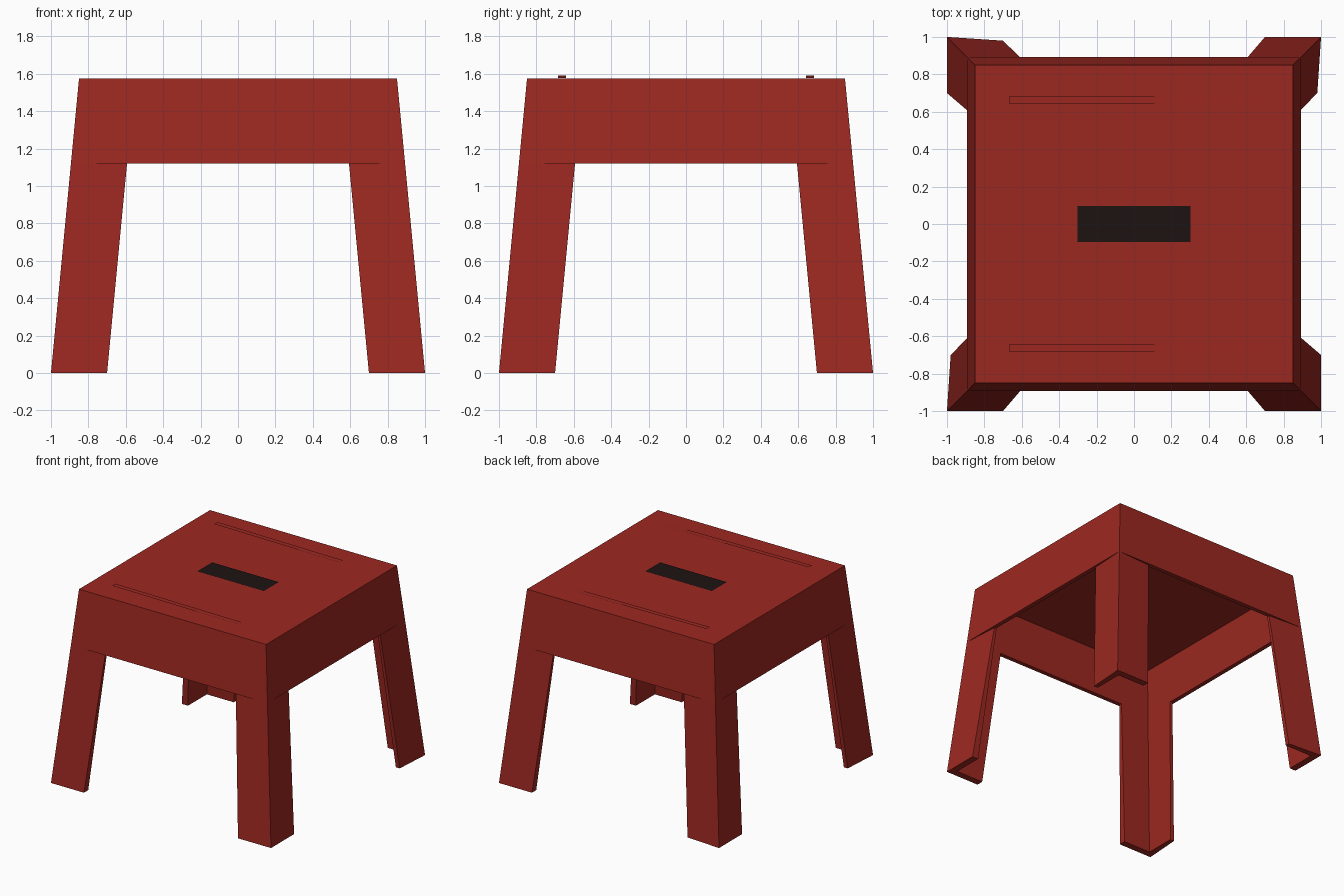
import bpy, bmesh

if "Cube" in bpy.data.objects:
    bpy.data.objects.remove(bpy.data.objects["Cube"])

H, APRON_Z = 1.575, 1.12
WALL = 0.035          # apron wall thickness
FOOT_T, TOP_T = 0.055, 0.04   # leg thickness at the foot and at the apron


def outer(z):
    # half width of the tapered body at height z
    return 1.0 - 0.15 * z / H


def material(name, rgb):
    m = bpy.data.materials.new(name)
    m.diffuse_color = (*rgb, 1)
    m.use_nodes = True
    m.node_tree.nodes["Principled BSDF"].inputs["Base Color"].default_value = m.diffuse_color
    return m


RED = material("red_plastic", (0.335, 0.021, 0.015))
BLACK = material("black_recess", (0.012, 0.007, 0.006))


def loft(name, rings, mat, cap_first=False, cap_last=False):
    bm = bmesh.new()
    vs = [[bm.verts.new(p) for p in r] for r in rings]
    n = len(vs[0])
    for a, b in zip(vs, vs[1:]):
        for i in range(n):
            j = (i + 1) % n
            bm.faces.new((a[i], a[j], b[j], b[i]))
    if cap_first:
        bm.faces.new(vs[0][::-1])
    if cap_last:
        bm.faces.new(vs[-1])
    if len(rings) > 1:
        bmesh.ops.recalc_face_normals(bm, faces=bm.faces[:])
    me = bpy.data.meshes.new(name)
    bm.to_mesh(me)
    bm.free()
    me.materials.append(mat)
    ob = bpy.data.objects.new(name, me)
    bpy.context.collection.objects.link(ob)
    return ob


def rect(hx, hy, z, cy=0, tilt=0):
    # tilt raises the left end and lowers the right end
    return [(-hx, cy - hy, z + tilt), (hx, cy - hy, z - tilt),
            (hx, cy + hy, z - tilt), (-hx, cy + hy, z + tilt)]


def square(h, z):
    return rect(h, h, z)


# seat with hollow apron: top, outer wall, rim, inner wall, underside
zi = H - 0.10
loft("seat_and_apron", [
    square(outer(H), H),
    square(outer(APRON_Z), APRON_Z),
    square(outer(APRON_Z) - WALL, APRON_Z),
    square(outer(zi) - WALL, zi),
], RED, True, True)

# splayed L-section legs; (side x, side y, foot inset of x face, of y face)
LEGS = {"back_left_leg": (-1, 1, 0, 0.02), "front_left_leg": (-1, -1, 0.02, 0),
        "back_right_leg": (1, 1, 0.02, 0), "front_right_leg": (1, -1, 0, 0)}
for name, (sx, sy, ix, iy) in LEGS.items():
    rings = []
    # the outer edges tuck in slightly under the apron
    for z, a, b, t in ((0, ix, iy, FOOT_T), (APRON_Z, 0.018, 0.018, TOP_T)):
        prof = [(0, 0), (0.3, b), (0.3, t), (t, t), (t, 0.3), (a, 0.3)]
        rings.append([(sx * (outer(z) - u), sy * (outer(z) - v), z) for u, v in prof])
    loft(name, rings, RED, cap_first=True)

# thin slightly tilted strips lying on the seat
for name, y in (("front_strip", -0.663), ("back_strip", 0.663)):
    loft(name, [rect(0.665, 0.022, H + 0.009, y, 0.006)], RED, False, True)

# dark hand hole panel in the middle
loft("hand_hole", [rect(0.302, 0.096, H + 0.005)], BLACK, False, True)
